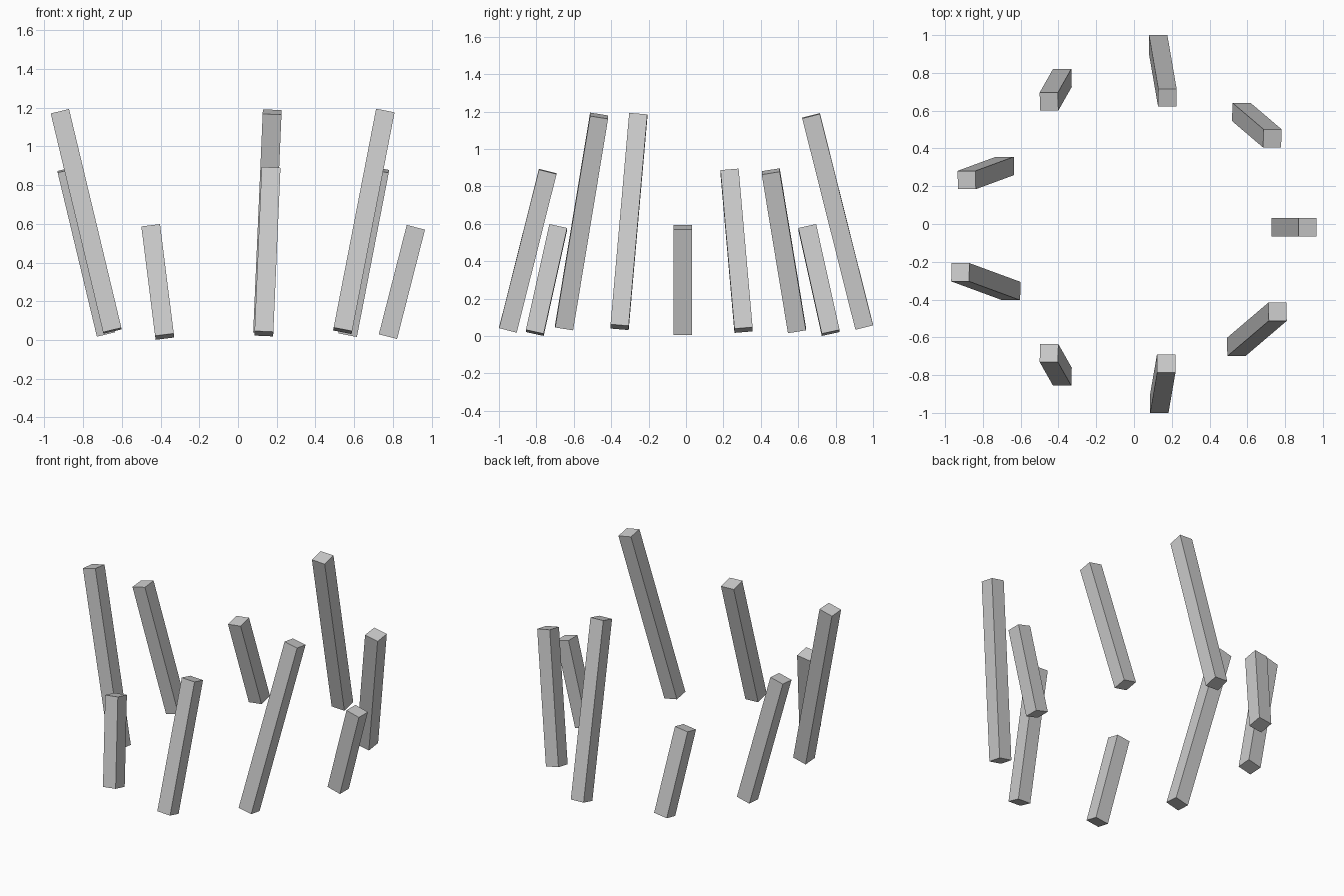
import bpy
from math import sin, cos, radians

cube = bpy.data.objects.get("Cube")
if cube:
    bpy.data.objects.remove(cube, do_unlink=True)

# One plain grey for every post
grey = bpy.data.materials.new("stone_grey")
grey.use_nodes = True
colour = (0.6, 0.6, 0.6, 1)
grey.diffuse_color = colour
grey.node_tree.nodes["Principled BSDF"].inputs["Base Color"].default_value = colour

COUNT = 9
RADIUS = 0.841
WIDTH = 0.0972
TILT = 0.25

# Ring of leaning square posts in three repeating heights
for i in range(COUNT):
    a = radians(360 / COUNT * i)
    step = 2 + i % 3
    bpy.ops.mesh.primitive_cube_add(
        size=1,
        location=(RADIUS * cos(a) + 0.006, RADIUS * sin(a) - 0.0175, 0.1565 * step - 0.0135),
        rotation=(TILT * sin(a), TILT * cos(a), 0))
    post = bpy.context.object
    post.name = f"post_{i + 1}"
    post.scale = (WIDTH, WIDTH, 3 * WIDTH * step)
    post.data.materials.append(grey)
